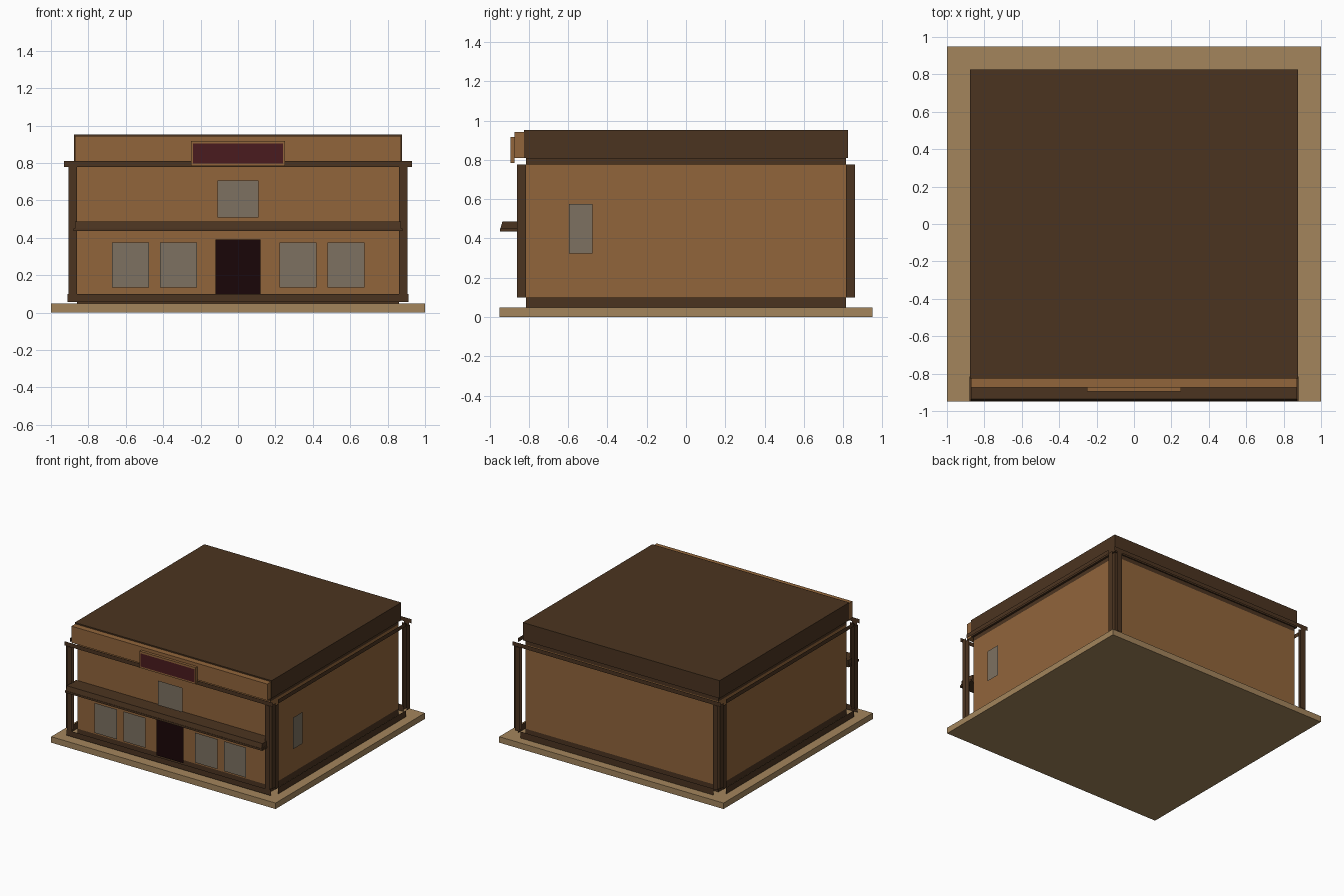
import bpy
import bmesh
from mathutils import Vector

cube = bpy.data.objects.get("Cube")
if cube:
    bpy.data.objects.remove(cube, do_unlink=True)


def material(name, r, g, b):
    """Flat material from 0-255 display values."""
    def lin(v):
        v /= 255
        return v / 12.92 if v <= 0.04045 else ((v + 0.055) / 1.055) ** 2.4
    m = bpy.data.materials.new(name)
    col = (lin(r), lin(g), lin(b), 1)
    m.diffuse_color = col
    m.use_nodes = True
    bsdf = next(n for n in m.node_tree.nodes if n.type == 'BSDF_PRINCIPLED')
    bsdf.inputs["Base Color"].default_value = col
    return m


WALL = material("wall_brown", 145, 101, 59)
TRIM = material("dark_trim", 75, 52, 32)
BASE = material("sandy_base", 163, 133, 92)
GLASS = material("grey_glass", 125, 113, 97)
DOOR = material("door_dark", 26, 6, 8)
SIGN = material("sign_red", 74, 27, 30)


def finish(name, bm, mat):
    me = bpy.data.meshes.new(name)
    bm.to_mesh(me)
    bm.free()
    me.materials.append(mat)
    ob = bpy.data.objects.new(name, me)
    bpy.context.collection.objects.link(ob)
    return ob


def box(name, x, y, z, mat):
    bm = bmesh.new()
    bmesh.ops.create_cube(bm, size=1)
    for v in bm.verts:
        v.co = Vector([(a + b) / 2 + c * (b - a) for (a, b), c in zip((x, y, z), v.co)])
    return finish(name, bm, mat)


# Outward direction and left-to-right direction of each facade
SIDES = {
    "front": (Vector((0, -1, 0)), Vector((1, 0, 0))),
    "right": (Vector((1, 0, 0)), Vector((0, 1, 0))),
    "back": (Vector((0, 1, 0)), Vector((-1, 0, 0))),
    "left": (Vector((-1, 0, 0)), Vector((0, -1, 0))),
}


def panel(name, side, u, z, offset, mat):
    """Single flat panel facing outward at the given distance from the centre."""
    out, along = SIDES[side]
    bm = bmesh.new()
    corners = ((u[0], z[0]), (u[1], z[0]), (u[1], z[1]), (u[0], z[1]))
    bm.faces.new([bm.verts.new(out * offset + along * a + Vector((0, 0, h)))
                  for a, h in corners])
    return finish(name, bm, mat)


# Ground slab and flat roof
box("base_slab", (-1, 1), (-0.95, 0.95), (0, 0.048), BASE)
box("roof", (-0.877, 0.877), (-0.825, 0.825), (0.81, 0.953), TRIM)

# Walls under the roof, with dark bands, corner posts, skirting and cornice
for side in SIDES:
    facade = side in ("front", "back")
    half, dist = (0.86, 0.815) if facade else (0.815, 0.86)
    panel(side + "_lower_band", side, (-half, half), (0.048, 0.098), dist, TRIM)
    panel(side + "_wall", side, (-half, half), (0.098, 0.777), dist, WALL)
    panel(side + "_upper_band", side, (-half, half), (0.777, 0.81), dist, TRIM)
    for s, label in ((-1, "a"), (1, "b")):
        u = sorted((s * half, s * (half + 0.045)))
        for layer, step in (("inner", 0.045), ("outer", 0.07)):
            panel(f"{side}_post_{layer}_{label}", side, u, (0.1, 0.777), dist + step, TRIM)
    skirt = 0.912 if side == "front" else half
    panel(side + "_skirting", side, (-skirt, skirt),
          (0.056 if side == "front" else 0.048, 0.1), dist + 0.065, TRIM)
    cornice = 0.93 if facade else half
    panel(side + "_cornice", side, (-cornice, cornice), (0.777, 0.81), dist + 0.067, TRIM)

# Windows and door
for i, x in enumerate((-0.575, -0.318, 0.321, 0.577)):
    panel(f"lower_window_{i + 1}", "front", (x - 0.099, x + 0.099), (0.133, 0.374), 0.863, GLASS)
panel("upper_window", "front", (-0.11, 0.11), (0.508, 0.705), 0.863, GLASS)
panel("side_window", "right", (-0.596, -0.476), (0.322, 0.576), 0.908, GLASS)
panel("front_door", "front", (-0.12, 0.12), (0.1, 0.39), 0.863, DOOR)

# Parapet and blank sign board
box("parapet", (-0.872, 0.872), (-0.873, -0.825), (0.81, 0.943), WALL)
box("sign_frame", (-0.25, 0.25), (-0.895, -0.873), (0.783, 0.917), WALL)
panel("sign_panel", "front", (-0.24, 0.24), (0.797, 0.903), 0.898, SIGN)

# Awning across the front: a sloping top over a thin lip
awning = box("awning_top", (-0.872, 0.872), (-0.945, -0.815), (0.45, 0.487), TRIM)
for v in awning.data.vertices:
    if v.co.y < -0.9 and v.co.z > 0.46:
        v.co.y += 0.01
box("awning_lip", (-0.88, 0.88), (-0.948, -0.815), (0.435, 0.45), TRIM)
